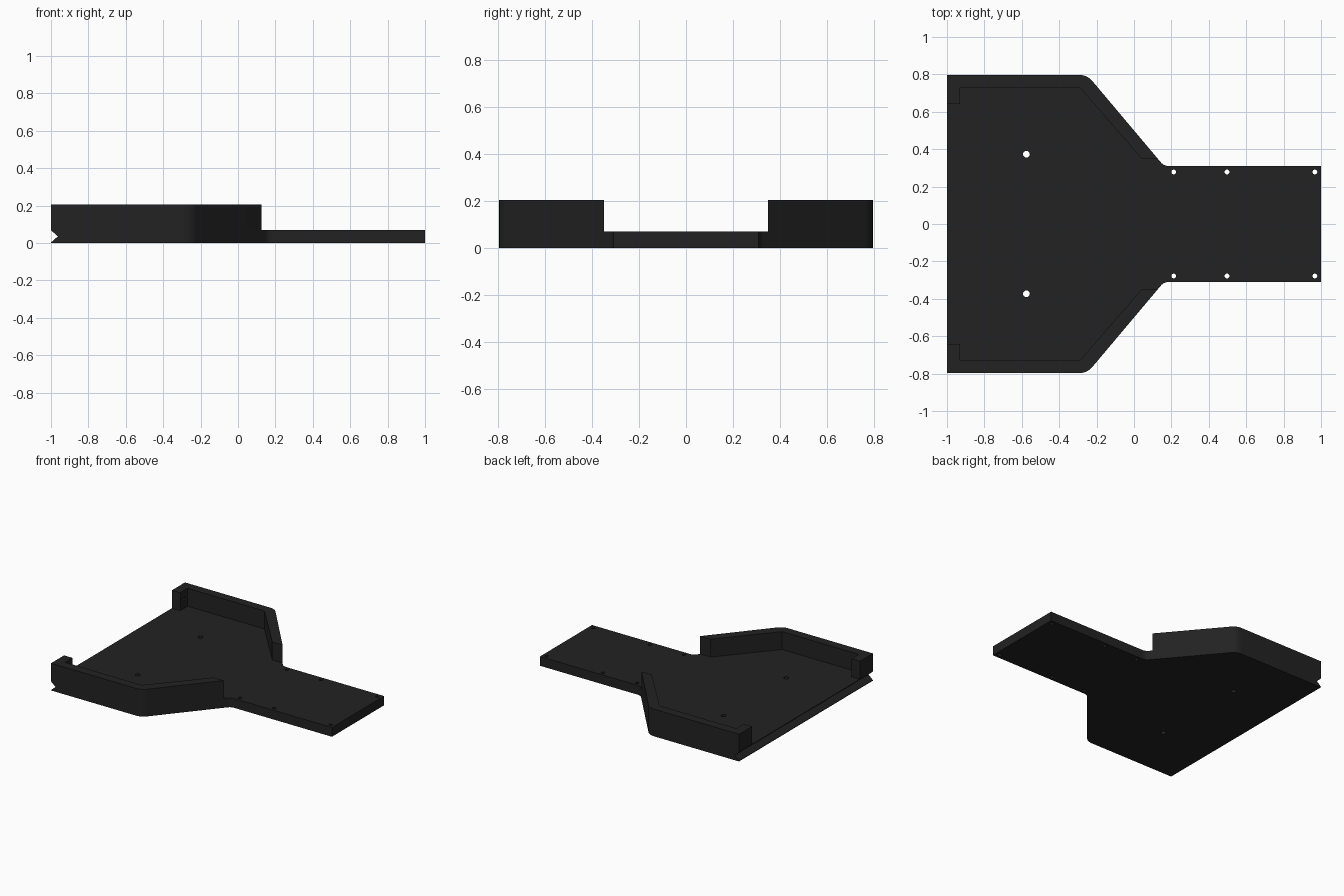
import bpy, bmesh, math
from mathutils import Vector

if "Cube" in bpy.data.objects:
    bpy.data.objects.remove(bpy.data.objects["Cube"])

black = bpy.data.materials.new("matte black")
black.diffuse_color = (0.016, 0.016, 0.016, 1)
black.use_nodes = True
black.node_tree.nodes["Principled BSDF"].inputs["Base Color"].default_value = black.diffuse_color


def fillet(a, p, b, t, n=8):
    """Arc of tangent length t that rounds corner p between a and b."""
    a, p, b = Vector(a), Vector(p), Vector(b)
    s, e = p + (a - p).normalized() * t, p + (b - p).normalized() * t
    turn = (p - a).angle(b - p)
    bis = ((s + e) / 2 - p).normalized()
    r = t / math.tan(turn / 2)
    c = p + bis * math.hypot(r, t)
    u, v = s - c, e - c
    w = u.angle(v)
    return [tuple(c + (u * math.sin(w * (1 - i / n)) + v * math.sin(w * i / n)) / math.sin(w))
            for i in range(n + 1)]


def prism(name, pts, lo, hi, axis="z"):
    """Extrude a closed outline along z, y or x."""
    place = {"z": lambda p, h: (p[0], p[1], h),
             "y": lambda p, h: (p[0], h, p[1]),
             "x": lambda p, h: (h, p[0], p[1])}[axis]
    bm = bmesh.new()
    low = [bm.verts.new(place(p, lo)) for p in pts]
    top = [bm.verts.new(place(p, hi)) for p in pts]
    bm.faces.new(low)
    bm.faces.new(top)
    for i in range(len(pts)):
        j = (i + 1) % len(pts)
        bm.faces.new((low[i], low[j], top[j], top[i]))
    bmesh.ops.recalc_face_normals(bm, faces=bm.faces)
    me = bpy.data.meshes.new(name)
    bm.to_mesh(me)
    bm.free()
    ob = bpy.data.objects.new(name, me)
    bpy.context.collection.objects.link(ob)
    me.materials.append(black)
    return ob


def circle(x, y, r, n=20):
    return [(x + r * math.cos(2 * math.pi * i / n), y + r * math.sin(2 * math.pi * i / n))
            for i in range(n)]


def cut(ob, cutters):
    """Subtract the cutters, bake the result and remove them."""
    for c in cutters:
        c.hide_render = True
        m = ob.modifiers.new("cut", "BOOLEAN")
        m.operation, m.solver, m.object = "DIFFERENCE", "EXACT", c
    bpy.context.view_layer.update()
    me = bpy.data.meshes.new_from_object(ob.evaluated_get(bpy.context.evaluated_depsgraph_get()))
    ob.modifiers.clear()
    ob.data = me
    for c in cutters:
        bpy.data.objects.remove(c)


def smooth(ob):
    bpy.ops.object.select_all(action="DESELECT")
    ob.select_set(True)
    bpy.context.view_layer.objects.active = ob
    bpy.ops.object.shade_smooth_by_angle(angle=math.radians(30))


W, N, Z, H = 0.797, 0.31, 0.07, 0.205      # half widths, floor and wall heights
shoulder, neck = (-0.25, W), (0.16, N)
outer = fillet((-1, W), shoulder, neck, 0.042)
inner = fillet(shoulder, neck, (1, N), 0.025)

# Floor plate: wide bay tapering to a narrow tongue
half = [(-1, W)] + outer + inner + [(1, N)]
floor = prism("floor_plate", half + [(x, -y) for x, y in reversed(half)], 0, Z)

# V groove along the wide end, and screw holes
cutters = [prism("groove_cutter", [(-1.01, -0.005), (-0.963, 0.036), (-1.01, 0.077)], -1, 1, "y")]
for s in (1, -1):
    cutters.append(prism("hole_cutter", circle(-0.575, s * 0.373, 0.018), -0.1, 0.2))
    for x in (0.212, 0.497, 0.967):
        cutters.append(prism("hole_cutter", circle(x, s * 0.278, 0.013), -0.1, 0.2))
cut(floor, cutters)
smooth(floor)

# Side walls with an inward end lug
E = 0.35
end_x = shoulder[0] + (W - E) / (W - N) * (neck[0] - shoulder[0])
wall = [(-1, W)] + outer + [(end_x, E), (0.04, E), (-0.29, 0.73),
                            (-0.93, 0.73), (-0.93, 0.642), (-1, 0.642)]
for s, side in ((1, "back"), (-1, "front")):
    ob = prism(side + "_wall", [(x, s * y) for x, y in wall], Z, H)
    # blind screw hole in the lug
    cut(ob, [prism("lug_hole_cutter", circle(s * 0.685, 0.14, 0.014), -0.98, -0.9, "x")])
    smooth(ob)
